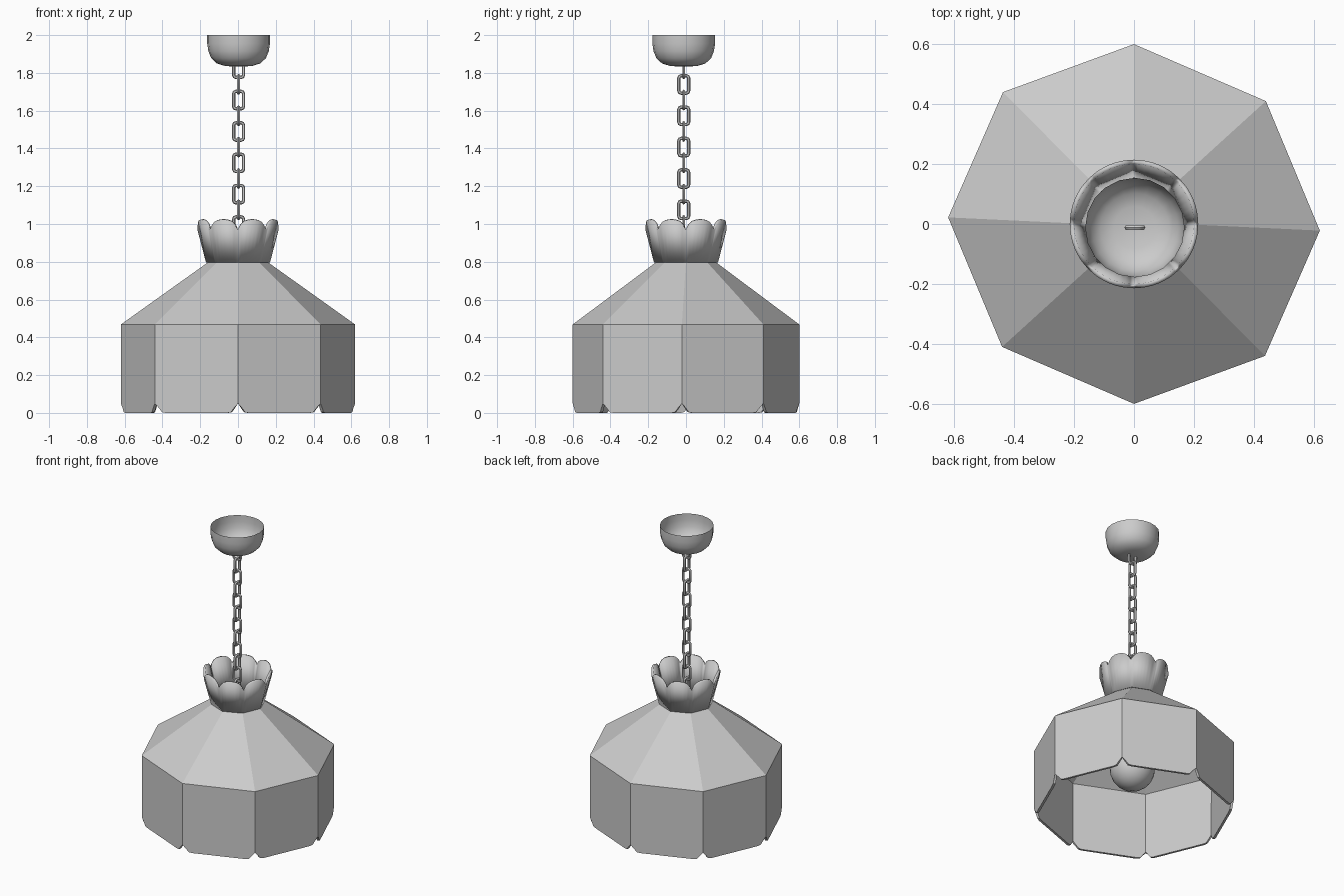
import bpy, bmesh, math
from mathutils import Vector

cube = bpy.data.objects.get("Cube")
if cube:
    bpy.data.objects.remove(cube)

grey = bpy.data.materials.new("plain grey")
grey.use_nodes = True
grey.diffuse_color = (0.6, 0.6, 0.6, 1)
grey.node_tree.nodes["Principled BSDF"].inputs["Base Color"].default_value = (0.6, 0.6, 0.6, 1)

AXIS = Vector((0.003, -0.012, 0))   # the hanging parts sit slightly off centre


def finish(name, bm, smooth=None, thickness=0):
    bmesh.ops.remove_doubles(bm, verts=bm.verts, dist=0.0005)
    bmesh.ops.recalc_face_normals(bm, faces=bm.faces)
    mesh = bpy.data.meshes.new(name)
    bm.to_mesh(mesh)
    bm.free()
    obj = bpy.data.objects.new(name, mesh)
    bpy.context.collection.objects.link(obj)
    mesh.materials.append(grey)
    if thickness:
        mod = obj.modifiers.new("Thickness", "SOLIDIFY")
        mod.thickness = thickness
        mod.offset = -1
    if smooth:
        bpy.ops.object.select_all(action="DESELECT")
        obj.select_set(True)
        bpy.context.view_layer.objects.active = obj
        bpy.ops.object.shade_smooth_by_angle(angle=math.radians(smooth))
    return obj


def add_face(bm, points):
    bm.faces.new([bm.verts.new(p) for p in points])


def lathe(name, profile, steps):
    """Spin (radius, height) points around the hanging axis."""
    bm = bmesh.new()
    verts = [bm.verts.new(AXIS + Vector((r, 0, z))) for r, z in profile]
    edges = [bm.edges.new(pair) for pair in zip(verts, verts[1:])]
    bmesh.ops.spin(bm, geom=verts + edges, cent=AXIS, axis=(0, 0, 1),
                   angle=math.tau, steps=steps)
    return finish(name, bm, smooth=50)


def polar(r, angle, z):
    return Vector((r * math.cos(angle), r * math.sin(angle), z))


# Corners of the eight-sided shade: half a turn, then its opposite half
half = [Vector((0.62, -0.022, 0)), Vector((0.44, 0.41, 0)),
        Vector((0, 0.6, 0)), Vector((-0.437, 0.44, 0))]
corners = half + [-c for c in half]
NECK_R, NECK_Z, EAVE_Z = 0.155, 0.8, 0.468

# Shade: upright panels with clipped lower corners, and sloping panels above
bm = bmesh.new()
clip = [(0, 0.05), (0.05, 0.025), (0.085, 0.004), (0.13, 0)]
edge = clip + [(1 - t, z) for t, z in reversed(clip)]
for i, a in enumerate(corners):
    b = corners[(i + 1) % 8]
    eave = Vector((0, 0, EAVE_Z))
    lower = [a.lerp(b, t) + Vector((0, 0, z)) for t, z in edge]
    add_face(bm, lower + [b + eave, a + eave])
    neck = [polar(NECK_R, math.tau * k / 8, NECK_Z) for k in (i, i + 1)]
    add_face(bm, [a + eave, b + eave, neck[1], neck[0]])
finish("shade", bm, thickness=0.015)

# Crown: eight flared petals with rounded tips
bm = bmesh.new()
tip = [(0, 0.972), (0.08, 0.998), (0.2, 1.016), (0.35, 1.024), (0.5, 1.026)]
tip += [(1 - t, z) for t, z in reversed(tip[:-1])]
for i in range(8):
    a, b = [polar(NECK_R, math.tau * k / 8, NECK_Z) for k in (i, i + 1)]
    for (t0, z0), (t1, z1) in zip(tip, tip[1:]):
        add_face(bm, [a.lerp(b, t0), a.lerp(b, t1),
                      polar(0.2, math.tau * (i + t1) / 8, z1),
                      polar(0.2, math.tau * (i + t0) / 8, z0)])
finish("crown", bm, smooth=25, thickness=0.015)

# Ceiling cup, open at the top
lathe("ceiling_cup", [(0, 1.833), (0.07, 1.836), (0.115, 1.85), (0.145, 1.878),
                      (0.16, 1.915), (0.166, 1.955), (0.166, 2.0)], 20)

# Bulb and its socket inside the shade
lathe("socket", [(0, 0.64), (0.04, 0.64), (0.05, 0.62), (0.05, 0.5), (0, 0.5)], 16)
bulb = [(0.14 * math.sin(a), 0.31 - 0.14 * math.cos(a))
        for a in [math.pi * k / 12 for k in range(10)]]
lathe("bulb", bulb + [(0.065, 0.45), (0.045, 0.51)], 24)


# Chain: rounded oblong links, each turned a quarter from the last
def link_path():
    w, h, c = 0.026, 0.046, 0.012
    for sx, sz, start in ((1, 1, 0), (-1, 1, 1), (-1, -1, 2), (1, -1, 3)):
        for k in range(3):
            ang = math.pi / 2 * (start + k / 2)
            yield (sx * (w - c) + c * math.cos(ang), sz * (h - c) + c * math.sin(ang))


def add_link(bm, z, turned):
    path, wire, sides = list(link_path()), 0.009, 6
    rings = []
    for n, (x, y) in enumerate(path):
        p, q = path[n - 1], path[(n + 1) % len(path)]
        out = Vector((q[1] - p[1], 0, p[0] - q[0])).normalized()
        ring = []
        for s in range(sides):
            ang = math.tau * s / sides
            v = Vector((x, 0, y)) + out * wire * math.cos(ang)
            v.y += wire * math.sin(ang)
            if turned:
                v.x, v.y = -v.y, v.x
            ring.append(bm.verts.new(v + AXIS + Vector((0, 0, z))))
        rings.append(ring)
    for n, ring in enumerate(rings):
        prev = rings[n - 1]
        for s in range(sides):
            bm.faces.new((prev[s - 1], prev[s], ring[s], ring[s - 1]))


bm = bmesh.new()
for n in range(15):
    add_link(bm, 1.822 - 0.083 * n, n % 2 == 1)
finish("chain", bm, smooth=40)
